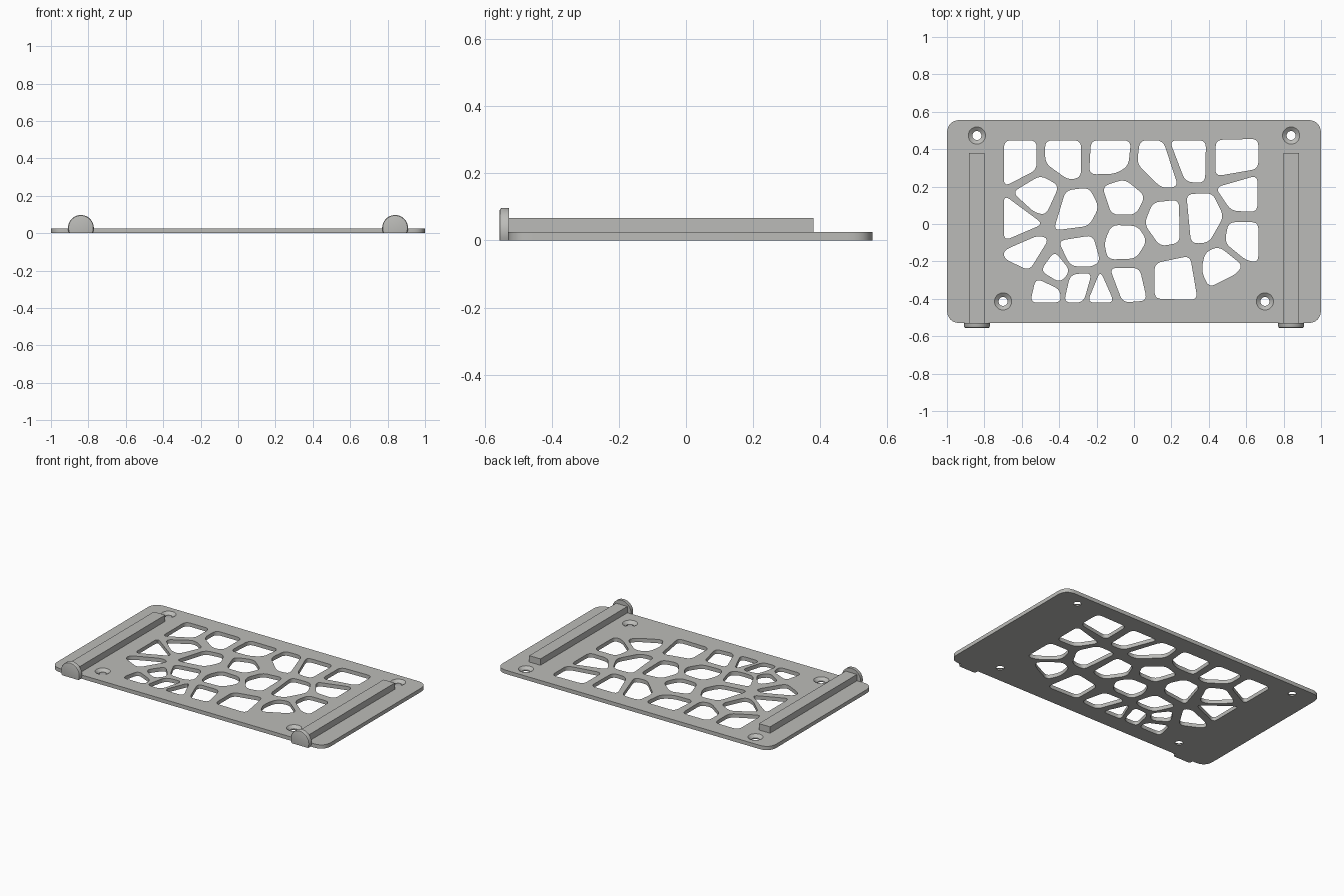
import bpy, bmesh, math
from mathutils import Vector

if "Cube" in bpy.data.objects:
    bpy.data.objects.remove(bpy.data.objects["Cube"])

T = 0.025                      # plate thickness
FRONT, BACK = -0.53, 0.556     # plate depth range
SEG = 32

grey = bpy.data.materials.new("warm_grey")
grey.diffuse_color = (0.50, 0.50, 0.48, 1)
grey.use_nodes = True
grey.node_tree.nodes["Principled BSDF"].inputs["Base Color"].default_value = grey.diffuse_color


def rounded(points, cut, steps=5):
    """Round every corner of a polygon with a small curve."""
    pts = [Vector(p) for p in points]
    out = []
    for i, p in enumerate(pts):
        a, b = pts[i - 1] - p, pts[(i + 1) % len(pts)] - p
        s = p + a.normalized() * min(cut, a.length * 0.45)
        e = p + b.normalized() * min(cut, b.length * 0.45)
        for k in range(steps + 1):
            t = k / steps
            out.append(s * (1 - t) ** 2 + p * 2 * t * (1 - t) + e * t * t)
    return out


def circle(cx, cy, r):
    return [Vector((cx + r * math.cos(2 * math.pi * k / SEG),
                    cy + r * math.sin(2 * math.pi * k / SEG))) for k in range(SEG)]


def finish(ob, angle=35):
    ob.data.materials.clear()
    ob.data.materials.append(grey)
    bpy.ops.object.select_all(action='DESELECT')
    ob.select_set(True)
    bpy.context.view_layer.objects.active = ob
    bpy.ops.object.shade_smooth_by_angle(angle=math.radians(angle))


def mesh_object(name, bm):
    bmesh.ops.recalc_face_normals(bm, faces=bm.faces)
    me = bpy.data.meshes.new(name)
    bm.to_mesh(me)
    bm.free()
    ob = bpy.data.objects.new(name, me)
    bpy.context.collection.objects.link(ob)
    finish(ob)
    return ob


# Openings of the cell pattern, row by row
top_row = [
    [(-.695, .447), (-.52, .447), (-.52, .29), (-.695, .20)],
    [(-.475, .447), (-.283, .447), (-.283, .25), (-.35, .235), (-.475, .325)],
    [(-.23, .447), (-.016, .447), (-.03, .31), (-.10, .268), (-.24, .265)],
    [(.03, .447), (.155, .447), (.237, .20), (.15, .19), (.017, .32)],
    [(.19, .447), (.385, .447), (.38, .22), (.275, .225)],
    [(.437, .45), (.665, .455), (.665, .295), (.435, .255)]]
upper_row = [
    [(-.65, .17), (-.50, .26), (-.40, .205), (-.47, .05), (-.53, .06)],
    [(-.365, .18), (-.24, .195), (-.187, .09), (-.24, -.01), (-.43, -.035)],
    [(-.17, .20), (-.05, .24), (.06, .15), (.01, .05), (-.12, .05)],
    [(.10, .115), (.24, .13), (.245, -.10), (.14, -.12), (.055, 0)],
    [(.28, .16), (.42, .165), (.48, .04), (.40, -.10), (.305, -.105)],
    [(.435, .195), (.66, .26), (.66, .065), (.52, .07)],
    [(-.695, .155), (-.485, 0), (-.695, -.09)]]
lower_row = [
    [(-.695, -.14), (-.51, -.06), (-.455, -.08), (-.56, -.25), (-.695, -.185)],
    [(-.405, -.09), (-.22, -.06), (-.18, -.20), (-.23, -.23), (-.34, -.225)],
    [(-.12, -.005), (.02, -.01), (.07, -.09), (.01, -.185), (-.14, -.19), (-.16, -.10)],
    [(.505, .01), (.665, .01), (.665, -.205), (.60, -.195), (.485, -.10)]]
bottom_row = [
    [(-.50, -.25), (-.425, -.145), (-.34, -.25), (-.395, -.315)],
    [(.38, -.15), (.455, -.12), (.58, -.22), (.55, -.265), (.40, -.34), (.36, -.25)],
    [(.11, -.21), (.30, -.17), (.34, -.405), (.11, -.40)],
    [(-.525, -.29), (-.395, -.35), (-.39, -.42), (-.555, -.42)],
    [(-.34, -.27), (-.225, -.26), (-.27, -.42), (-.375, -.42)],
    [(-.18, -.25), (-.105, -.42), (-.25, -.42)],
    [(-.13, -.235), (.03, -.235), (.07, -.41), (-.06, -.42)]]
screws = [(s * x, y) for s in (-1, 1) for x, y in ((0.84, 0.473), (0.70, -0.414))]

# Plate: filled outline with the openings, extruded
outlines = [rounded([(-1, FRONT), (1, FRONT), (1, BACK), (-1, BACK)], 0.075, 8)]
for row in (top_row, upper_row, lower_row, bottom_row):
    outlines += [rounded(c, 0.038) for c in row]
outlines += [circle(x, y, 0.046) for x, y in screws]
cu = bpy.data.curves.new("plate", 'CURVE')
cu.dimensions, cu.fill_mode, cu.extrude = '2D', 'BOTH', T / 2
for line in outlines:
    sp = cu.splines.new('POLY')
    sp.points.add(len(line) - 1)
    for pt, p in zip(sp.points, line):
        pt.co = (p.x, p.y, 0, 1)
    sp.use_cyclic_u = True
plate_curve = bpy.data.objects.new("plate_outline", cu)
bpy.context.collection.objects.link(plate_curve)
bpy.context.view_layer.update()
me = bpy.data.meshes.new_from_object(
    plate_curve.evaluated_get(bpy.context.evaluated_depsgraph_get()))
bpy.data.objects.remove(plate_curve)
bm = bmesh.new()
bm.from_mesh(me)
bmesh.ops.remove_doubles(bm, verts=bm.verts, dist=1e-5)
bmesh.ops.translate(bm, verts=bm.verts, vec=(0, 0, T / 2))
mesh_object("plate", bm)

# Countersunk seats that line the screw holes
for x, y in screws:
    bm = bmesh.new()
    rings = [[bm.verts.new((p.x, p.y, z)) for p in circle(x, y, r)]
             for r, z in ((0.046, T), (0.024, 0.008), (0.024, 0), (0.046, 0))]
    for a, b in zip(rings, rings[1:]):
        for k in range(SEG):
            j = (k + 1) % SEG
            bm.faces.new((a[k], a[j], b[j], b[k]))
    ob = mesh_object("screw_seat", bm)
    # keep the cone facing up into the hole
    if ob.data.polygons[0].normal.z < 0:
        ob.data.flip_normals()

for side, s in (("left", -1), ("right", 1)):
    cx = s * 0.84
    # Rail along the plate
    bm = bmesh.new()
    bmesh.ops.create_cube(bm, size=1)
    y0, y1, z0, z1 = FRONT, 0.38, T - 0.005, 0.067
    for v in bm.verts:
        v.co = (cx + v.co.x * 0.082, (y0 + y1) / 2 + v.co.y * (y1 - y0),
                (z0 + z1) / 2 + v.co.z * (z1 - z0))
    mesh_object(side + "_rail", bm)

    # Round end stop, flat at the bottom, with a softened front rim
    r, cz, n = 0.069, 0.028, 32
    a0 = -math.asin(cz / r)
    arc = [a0 + (math.pi - 2 * a0) * k / n for k in range(n + 1)]
    bm = bmesh.new()
    loops = []
    for y, rr in ((FRONT + 0.002, r), (-0.549, r), (-0.554, r - 0.003), (-0.556, r - 0.009)):
        loops.append([bm.verts.new((cx + rr * math.cos(a), y, max(0, cz + rr * math.sin(a))
                                    if 0 < k < n else 0)) for k, a in enumerate(arc)])
    for a, b in zip(loops, loops[1:]):
        for k in range(n + 1):
            j = (k + 1) % (n + 1)
            bm.faces.new((a[k], a[j], b[j], b[k]))
    bm.faces.new(loops[0])
    bm.faces.new(loops[-1])
    mesh_object(side + "_end_stop", bm)
